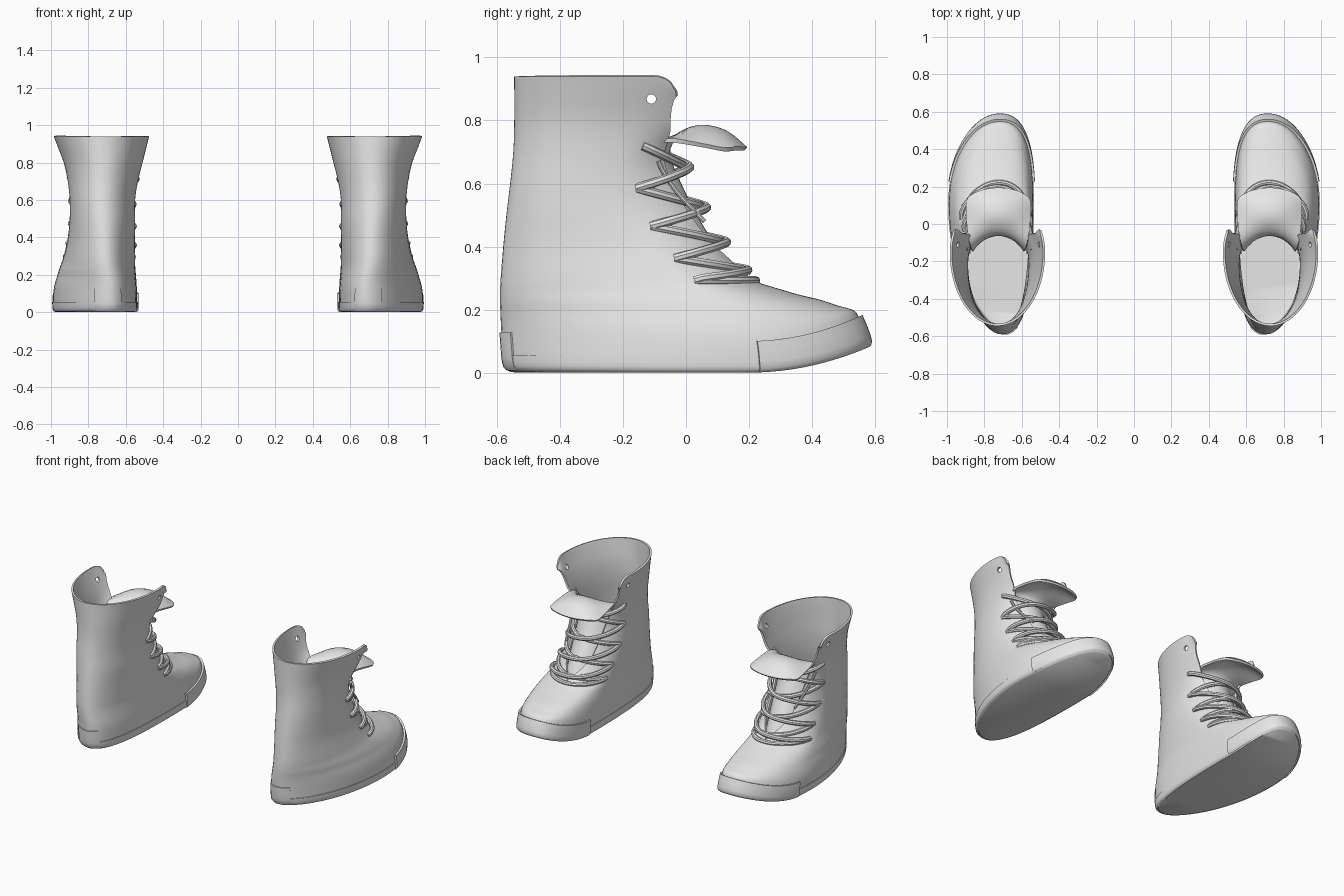
import bpy, bmesh, math
from mathutils import Vector

if "Cube" in bpy.data.objects:
    bpy.data.objects.remove(bpy.data.objects["Cube"])

# Boot sections: z, back y, widest y, front y, inner x, outer x, bend, toe spring, front gap angle
ROWS = [
    (0.00, -0.545, 0.10, 0.570, 0.550, 0.975, 0.075, 0.085, 0),
    (0.02, -0.575, 0.10, 0.578, 0.540, 0.988, 0.075, 0.085, 0),
    (0.10, -0.584, 0.10, 0.548, 0.540, 0.988, 0.075, 0.097, 0),
    (0.15, -0.587, 0.08, 0.528, 0.542, 0.980, 0.070, 0.070, 0),
    (0.19, -0.589, 0.06, 0.480, 0.545, 0.968, 0.060, 0.045, 0),
    (0.225, -0.590, 0.03, 0.415, 0.548, 0.958, 0.050, 0.030, 0),
    (0.26, -0.590, 0.00, 0.315, 0.550, 0.945, 0.040, 0.000, 0),
    (0.30, -0.588, -0.05, 0.205, 0.550, 0.932, 0.030, 0, 0),
    (0.40, -0.580, -0.13, 0.120, 0.550, 0.910, 0.015, 0, 0.45),
    (0.50, -0.570, -0.20, 0.060, 0.550, 0.900, 0.005, 0, 0.60),
    (0.60, -0.558, -0.22, 0.010, 0.550, 0.900, 0, 0, 0.70),
    (0.70, -0.548, -0.20, 0.000, 0.535, 0.910, 0, 0, 0.85),
    (0.80, -0.545, -0.17, 0.140, 0.510, 0.932, 0, 0, 1.17),
    (0.90, -0.545, -0.15, 0.150, 0.485, 0.970, 0, 0, 1.17),
    (0.94, -0.545, -0.15, 0.150, 0.475, 0.985, 0, 0, 1.17),
]
# Tongue stations: y, z, half width, side setback, side droop
TONGUE = [
    (0.165, 0.28, 0.10, 0.10, 0), (0.095, 0.40, 0.13, 0.13, 0),
    (0.035, 0.50, 0.14, 0.13, 0), (-0.015, 0.60, 0.145, 0.12, 0),
    (-0.050, 0.69, 0.15, 0.08, 0), (-0.030, 0.74, 0.16, 0.04, 0.01),
    (0.040, 0.772, 0.165, 0, 0.055), (0.120, 0.757, 0.165, 0, 0.055),
    (0.185, 0.705, 0.14, 0.03, 0),
]


grey = bpy.data.materials.new("light grey")
grey.diffuse_color = (0.8, 0.8, 0.8, 1)
grey.use_nodes = True
grey.node_tree.nodes["Principled BSDF"].inputs["Base Color"].default_value = grey.diffuse_color


def spline(rows, t):
    """Smooth interpolation between table rows."""
    n = len(rows) - 1
    i = min(int(t), n - 1)
    u = t - i
    p = [rows[max(0, min(n, i + k))] for k in (-1, 0, 1, 2)]
    return [b + 0.5 * u * (c - a + u * (2*a - 5*b + 4*c - d + u * (3*(b - c) + d - a)))
            for a, b, c, d in zip(*p)]


def surface(a, t, off=0.0):
    """Point on the boot; angle 0 is the toe, growing towards the outer side."""
    z, yb, yc, yf, xi, xo, bend, spring, _ = spline(ROWS, t)
    c, s = math.cos(a), math.sin(a)
    if c > 0:  # fuller, straighter toe low down
        bend *= 0.65
        e = 0.9 + 0.1 * min(1, max(0, (z - 0.2) / 0.1))
        c, s = c ** e, math.copysign(abs(s) ** e, s)
    y = yc + c * ((yf - yc + off) if c > 0 else (yc - yb + off))
    x = (xi + xo) / 2 + ((xo - xi) / 2 + off) * s - bend * c * c
    z += spring * (max(0, y - 0.2) / 0.39) ** 2
    if z > 0.85:  # rounded flap corners
        d = min(1, max(0, y + 0.10) / 0.068)
        z -= 0.06 * (z - 0.85) / 0.09 * (1 - math.sqrt(1 - d * d))
    return Vector((x, y, z))


def row_at(z):
    for i in range(len(ROWS) - 1):
        z0, z1 = ROWS[i][0], ROWS[i + 1][0]
        if z <= z1:
            return i + (z - z0) / (z1 - z0)
    return len(ROWS) - 1


def grid(name, pts, bottom=False):
    """Mesh object from rows of points, optionally closed underneath."""
    bm = bmesh.new()
    v = [[bm.verts.new(p) for p in row] for row in pts]
    n = len(v[0]) - 1
    for r0, r1 in zip(v, v[1:]):
        for i in range(n):
            bm.faces.new((r0[i], r1[i], r1[i + 1], r0[i + 1]))
    if bottom:
        b = v[0]
        for i in range(n // 2):
            bm.faces.new(list(dict.fromkeys((b[i], b[i + 1], b[n - i - 1], b[n - i]))))
    bmesh.ops.remove_doubles(bm, verts=bm.verts, dist=0.0005)
    me = bpy.data.meshes.new(name)
    bm.to_mesh(me)
    bm.free()
    ob = bpy.data.objects.new(name, me)
    bpy.context.collection.objects.link(ob)
    return ob


def finish(ob, thick=0, cutter=None):
    """Thicken, cut, mirror to the other boot and shade."""
    if thick:
        m = ob.modifiers.new("thickness", "SOLIDIFY")
        m.thickness, m.offset = thick, -1
    if cutter:
        m = ob.modifiers.new("hole", "BOOLEAN")
        m.operation, m.object, m.solver = "DIFFERENCE", cutter, "EXACT"
    m = ob.modifiers.new("pair", "MIRROR")
    m.use_mirror_merge = False
    ob.data.materials.append(grey)
    bpy.ops.object.select_all(action="DESELECT")
    ob.select_set(True)
    bpy.context.view_layer.objects.active = ob
    bpy.ops.object.convert(target="MESH")
    bpy.ops.object.shade_smooth_by_angle(angle=math.radians(40))


def band(name, a0, a1, t0, t1, off, n, thick=0.02):
    rows = [[surface(a0 + (a1 - a0) * i / n, t0 + (t1 - t0) * j / 5, off)
             for i in range(n + 1)] for j in range(6)]
    finish(grid(name, rows), thick)


def lace(name, path, r=0.014):
    cu = bpy.data.curves.new(name, "CURVE")
    cu.dimensions = "3D"
    cu.bevel_depth, cu.bevel_resolution, cu.use_fill_caps = r, 2, True
    sp = cu.splines.new("POLY")
    sp.points.add(len(path) - 1)
    for p, co in zip(sp.points, path):
        p.co = (*co, 1)
    ob = bpy.data.objects.new(name, cu)
    bpy.context.collection.objects.link(ob)
    finish(ob)


# Boot shell with open front and sole
N, SUB = 64, 3
rows = []
for j in range((len(ROWS) - 1) * SUB + 1):
    t = j / SUB
    g = max(0, spline(ROWS, t)[8]) if t > 7 else 0
    rows.append([surface(g + (2 * math.pi - 2 * g) * i / N, t) for i in range(N + 1)])
shell = grid("boot_shell", rows, bottom=True)

# Eyelet hole near the top of each flap
bpy.ops.mesh.primitive_cylinder_add(vertices=16, radius=0.015, depth=1.0,
                                    location=(0.73, -0.11, 0.868),
                                    rotation=(0, math.pi / 2, 0))
cutter = bpy.context.object
cutter.name = "eyelet_cutter"
finish(shell, 0.012, cutter)
bpy.data.objects.remove(cutter)

# Toe bumper, sole band and heel tab
band("toe_bumper", -1.33, 1.33, 0.0, 2.0, 0.012, 40)
band("sole_band", 1.33, 2 * math.pi - 1.33, 0.3, 1.45, 0.004, 48, 0.012)
band("heel_tab", math.pi - 0.32, math.pi + 0.32, 0.6, 2.5, 0.006, 8)

# Tongue curling forward at the top
rows = []
for j in range((len(TONGUE) - 1) * 3 + 1):
    y, z, w, back, droop = spline(TONGUE, j / 3)
    rows.append([(0.725 + w * u, y - back * u * u, z - droop * u * u)
                 for u in [i / 8 - 1 for i in range(17)]])
finish(grid("tongue", rows), 0.014)

# Criss-cross laces, running nearly level over the flaps and crossing on the tongue
EYELETS = [0.295, 0.365, 0.465, 0.585, 0.72]
REACH = 1.3


def across(za, zb, off):
    pts = []
    for i in range(25):
        u = i / 12 - 1
        bow = math.copysign((1 - math.cos(REACH * u)) / (1 - math.cos(REACH)), u)
        z = (za + zb) / 2 + (zb - za) / 2 * (0.65 * bow + 0.35 * u)
        pts.append(surface(REACH * u, row_at(z), off - (off + 0.004) * abs(u) ** 8))
    return pts


lace("lace_bottom", across(EYELETS[0], EYELETS[0], 0.004))
for k in range(4):
    lace("lace_rising", across(EYELETS[k], EYELETS[k + 1], 0.004))
    lace("lace_falling", across(EYELETS[k + 1], EYELETS[k], 0.020))

# Loose lace ends hanging on the outer side
lace("lace_end", [surface(0.95 - 0.4 * u, row_at(0.67 - 0.19 * u), 0.01 + 0.02 * u)
                  for u in [i / 8 for i in range(9)]], 0.008)
